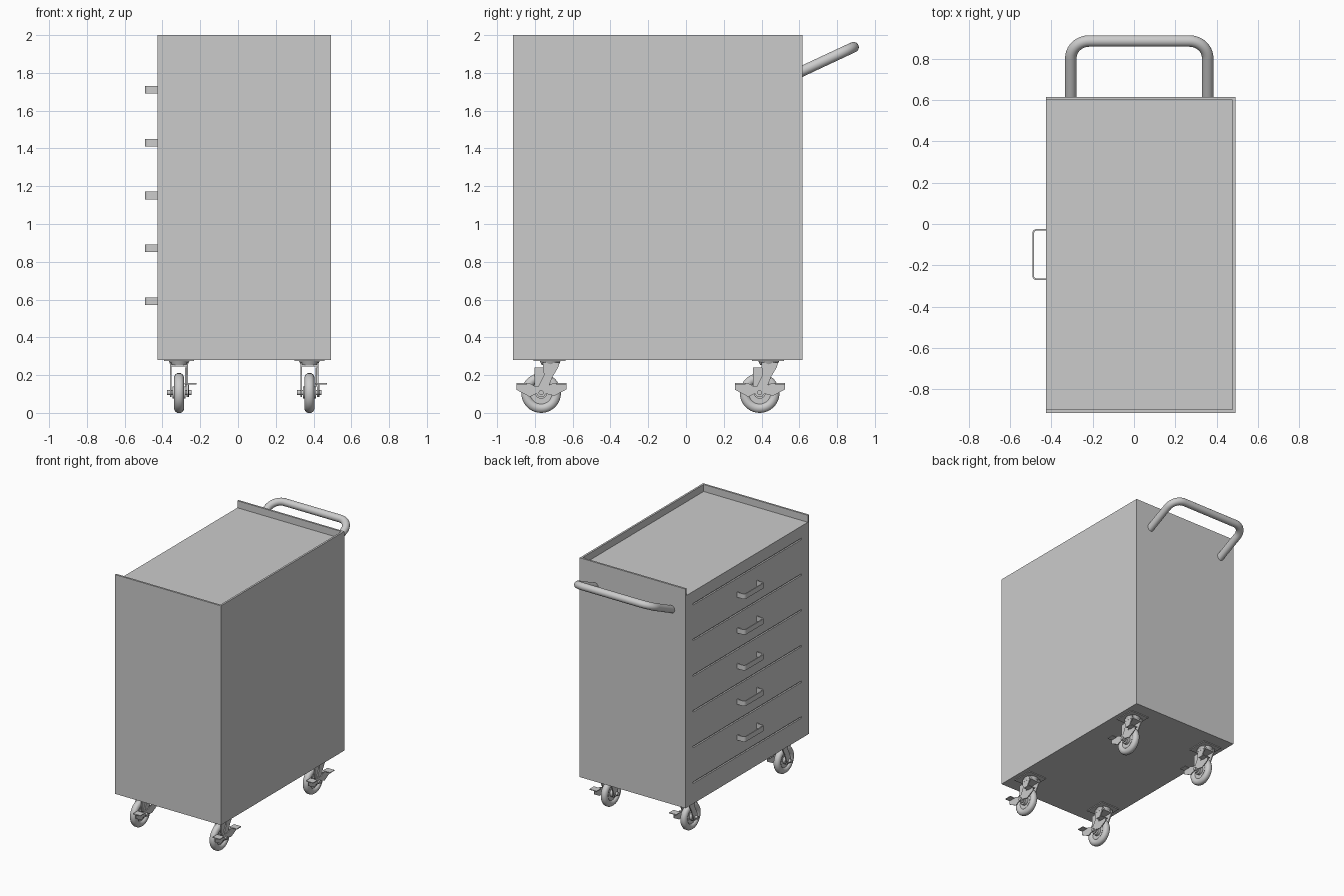
import bpy, bmesh, math
from mathutils import Vector, Matrix

if "Cube" in bpy.data.objects:
    bpy.data.objects.remove(bpy.data.objects["Cube"], do_unlink=True)

GREY = (0.6, 0.6, 0.6, 1)
steel = bpy.data.materials.new("grey_steel")
steel.use_nodes = True
steel.diffuse_color = GREY
steel.node_tree.nodes["Principled BSDF"].inputs["Base Color"].default_value = GREY


def finish(name, bm, smooth=False):
    bmesh.ops.recalc_face_normals(bm, faces=bm.faces)
    mesh = bpy.data.meshes.new(name)
    bm.to_mesh(mesh)
    bm.free()
    mesh.materials.append(steel)
    obj = bpy.data.objects.new(name, mesh)
    bpy.context.collection.objects.link(obj)
    if smooth:
        bpy.ops.object.select_all(action='DESELECT')
        obj.select_set(True)
        bpy.context.view_layer.objects.active = obj
        bpy.ops.object.shade_smooth_by_angle(angle=math.radians(40))
    return obj


def add_box(bm, x, y, z):
    """Box from three (low, high) ranges."""
    size = Vector([r[1] - r[0] for r in (x, y, z)])
    mid = Vector([(r[0] + r[1]) / 2 for r in (x, y, z)])
    bmesh.ops.create_cube(bm, size=1, matrix=Matrix.Translation(mid) @ Matrix.Diagonal(size).to_4x4())


def box(name, x, y, z):
    bm = bmesh.new()
    add_box(bm, x, y, z)
    return finish(name, bm)


def cylinder(name, centre, radius, length, axis='Z', top=None):
    bm = bmesh.new()
    turn = Matrix.Rotation(math.pi / 2, 4, 'Y') if axis == 'X' else Matrix()
    bmesh.ops.create_cone(bm, cap_ends=True, segments=24, radius1=radius,
                          radius2=radius if top is None else top, depth=length,
                          matrix=Matrix.Translation(centre) @ turn)
    return finish(name, bm, True)


def side_plate(name, points, centre, x0, x1):
    """Outline in (y, z), extruded along x."""
    bm = bmesh.new()
    face = bm.faces.new([bm.verts.new((centre[0] + x0, centre[1] + y, z)) for y, z in points])
    new = bmesh.ops.extrude_face_region(bm, geom=[face])["geom"]
    bmesh.ops.translate(bm, vec=(x1 - x0, 0, 0), verts=[v for v in new if isinstance(v, bmesh.types.BMVert)])
    return finish(name, bm)


def lathe_x(name, profile, centre, steps=40):
    """Closed (x, radius) profile spun round the x axis."""
    bm = bmesh.new()
    rings = []
    for i in range(steps):
        a = math.tau * i / steps
        rings.append([bm.verts.new(Vector(centre) + Vector((x, r * math.cos(a), r * math.sin(a))))
                      for x, r in profile])
    n = len(profile)
    for i in range(steps):
        a, b = rings[i], rings[(i + 1) % steps]
        for j in range(n):
            k = (j + 1) % n
            bm.faces.new((a[j], a[k], b[k], b[j]))
    return finish(name, bm, True)


def rounded_path(points, radius, steps=8):
    """Round the inner corners of a polyline."""
    pts = [Vector(p) for p in points]
    out = [pts[0]]
    for a, p, b in zip(pts, pts[1:], pts[2:]):
        u, v = (a - p).normalized(), (b - p).normalized()
        middle = p + (u + v) * radius
        for i in range(steps + 1):
            t = math.pi / 2 * i / steps
            out.append(middle - v * radius * math.cos(t) - u * radius * math.sin(t))
    return out + [pts[-1]]


# Cabinet body with an open-sided top tray and drawer seams
X0, X1, Y0, Y1 = -0.427, 0.492, -0.915, 0.616
body = box("cabinet_body", (X0, X1), (Y0, Y1), (0.28, 2))
bm = bmesh.new()
add_box(bm, (X0 - 0.1, X1 - 0.015), (Y0 + 0.015, Y1 - 0.015), (1.945, 2.1))
for i in range(6):
    z = 1.845 - 0.28 * i
    add_box(bm, (X0 - 0.05, X0 + 0.012), (Y0 + 0.095, Y1 - 0.095), (z - 0.006, z + 0.006))
cutter = finish("cutter", bm)
cutter.hide_render = True
cut = body.modifiers.new("cut", 'BOOLEAN')
cut.operation, cut.solver, cut.object = 'DIFFERENCE', 'EXACT', cutter
bpy.context.view_layer.objects.active = body
bpy.ops.object.modifier_apply(modifier="cut")
bpy.data.objects.remove(cutter, do_unlink=True)

# Drawer pulls: bent flat straps
for i in range(5):
    z = 1.711 - 0.28 * i
    outer = rounded_path([(X0 + 0.002, -0.272, 0), (-0.493, -0.272, 0),
                          (-0.493, -0.024, 0), (X0 + 0.002, -0.024, 0)], 0.022, 5)
    inner = rounded_path([(X0 + 0.002, -0.264, 0), (-0.485, -0.264, 0),
                          (-0.485, -0.032, 0), (X0 + 0.002, -0.032, 0)], 0.014, 5)
    bm = bmesh.new()
    rows = [[bm.verts.new((p.x, p.y, z + h)) for p in path]
            for path, h in ((outer, -0.02), (outer, 0.02), (inner, 0.02), (inner, -0.02))]
    for r in range(4):
        a, b = rows[r], rows[(r + 1) % 4]
        for j in range(len(a) - 1):
            bm.faces.new((a[j], a[j + 1], b[j + 1], b[j]))
    for end in (0, -1):
        bm.faces.new([row[end] for row in rows])
    finish(f"drawer_pull_{i + 1}", bm, True)

# Push bar: sloping round tube
low, high = (0.6, 1.802), (0.887, 1.936)
path = rounded_path([(-0.306, *low), (-0.306, *high), (0.357, *high), (0.357, *low)], 0.09, 10)
bm = bmesh.new()
slope = Vector((0, high[0] - low[0], high[1] - low[1])).normalized()
normal = Vector((1, 0, 0)).cross(slope)
rings = []
for i, p in enumerate(path):
    along = (path[min(i + 1, len(path) - 1)] - path[max(i - 1, 0)]).normalized()
    side = along.cross(normal)
    rings.append([bm.verts.new(p + 0.028 * (side * math.cos(math.tau * k / 20) + normal * math.sin(math.tau * k / 20)))
                  for k in range(20)])
for a, b in zip(rings, rings[1:]):
    for k in range(20):
        bm.faces.new((a[k], a[(k + 1) % 20], b[(k + 1) % 20], b[k]))
bm.faces.new(rings[0])
bm.faces.new(rings[-1])
finish("push_bar", bm, True)

# Casters
half = [(0.012, 0.03), (0.012, 0.058), (0.02, 0.062), (0.026, 0.075),
        (0.026, 0.086), (0.02, 0.098), (0.01, 0.105)]
tyre = half + [(-x, r) for x, r in reversed(half)]
leg = [(0.008, 0.268), (0.098, 0.268), (0.09, 0.24), (0.06, 0.19), (0.024, 0.1),
       (0.012, 0.085), (-0.012, 0.085), (-0.024, 0.1), (-0.02, 0.13), (0.015, 0.2)]
lever = [(-0.13, 0.156), (-0.13, 0.122), (-0.06, 0.085), (-0.03, 0.1), (0.03, 0.1),
         (0.07, 0.09), (0.135, 0.125), (0.135, 0.156), (0.06, 0.156), (0.03, 0.14),
         (-0.03, 0.14), (-0.06, 0.156)]
for end, y in (("front", -0.767), ("back", 0.39)):
    for hand, x in (("right", -0.312), ("left", 0.378)):
        tag = f"{end}_{hand}"
        c = (x, y, 0.107)
        sy = y + 0.048
        lathe_x(f"{tag}_wheel", tyre, (x, y, 0.106))
        cylinder(f"{tag}_hub", c, 0.032, 0.068, 'X')
        cylinder(f"{tag}_axle", c, 0.013, 0.13, 'X')
        box(f"{tag}_mount_plate", (x - 0.08, x + 0.08), (sy - 0.088, sy + 0.08), (0.274, 0.282))
        cylinder(f"{tag}_swivel", (x, sy, 0.264), 0.045, 0.022, top=0.055)
        box(f"{tag}_fork_crown", (x - 0.048, x + 0.048), (sy - 0.038, sy + 0.045), (0.245, 0.257))
        for s in (-1, 1):
            side_plate(f"{tag}_fork_leg_{'right' if s < 0 else 'left'}", leg, c, s * 0.039, s * 0.047)
        # Foot brake on the model's left of each wheel
        side_plate(f"{tag}_brake_lever", lever, c, 0.047, 0.053)
        box(f"{tag}_brake_bracket", (x + 0.032, x + 0.039), (y - 0.034, y + 0.024), (0.14, 0.24))
        for label, a, b in (("front", -0.13, -0.075), ("back", 0.08, 0.135)):
            box(f"{tag}_{label}_pedal", (x + 0.03, x + 0.092), (y + a, y + b), (0.151, 0.157))

# Rest the wheels on the floor
for obj in bpy.data.objects:
    if obj.name.endswith("_wheel"):
        obj.location.z -= 0.001
